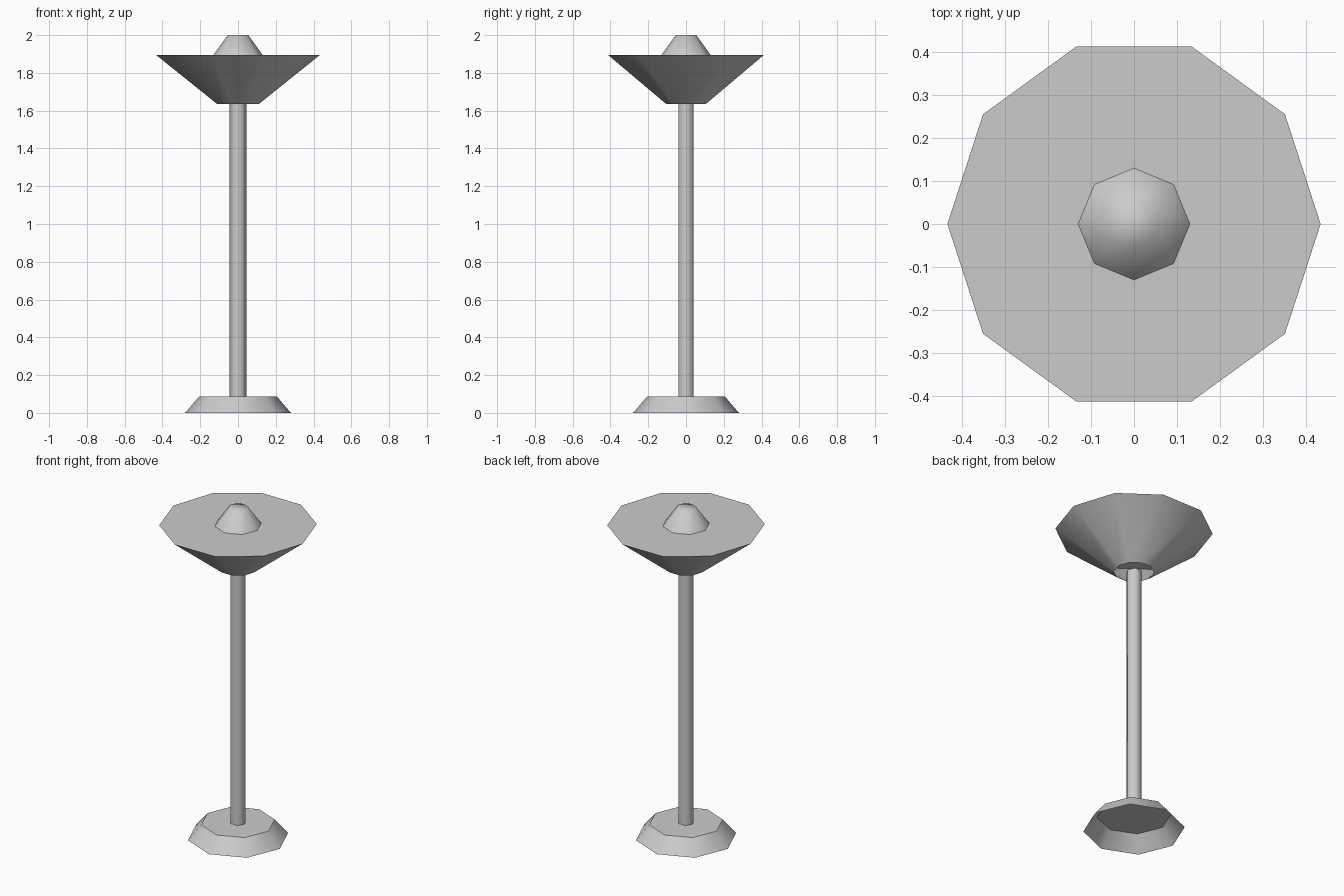
import bpy
import bmesh
from math import cos, sin, tau

cube = bpy.data.objects.get("Cube")
if cube:
    bpy.data.objects.remove(cube)

# One plain grey for the whole lamp
grey = bpy.data.materials.new("light_grey")
grey.use_nodes = True
grey.diffuse_color = (0.6, 0.6, 0.6, 1)
grey.node_tree.nodes["Principled BSDF"].inputs["Base Color"].default_value = (0.6, 0.6, 0.6, 1)


def frustum(name, sides, bottom, top, cap=True, smooth_cap=False):
    """Tapered open-bottomed shell between two (radius, height) rings."""
    bm = bmesh.new()
    low, high = [
        [bm.verts.new((r * cos(tau * i / sides), r * sin(tau * i / sides), z))
         for i in range(sides)]
        for r, z in (bottom, top)
    ]
    for i in range(sides):
        j = (i + 1) % sides
        bm.faces.new((low[i], low[j], high[j], high[i])).smooth = True
    if cap:
        bm.faces.new(high).smooth = smooth_cap
    if not smooth_cap:
        # Crisp rim, soft sides
        for a, b in zip(high, high[1:] + high[:1]):
            bm.edges.get((a, b)).smooth = False
    mesh = bpy.data.meshes.new(name)
    bm.to_mesh(mesh)
    bm.free()
    mesh.materials.append(grey)
    obj = bpy.data.objects.new(name, mesh)
    bpy.context.collection.objects.link(obj)
    return obj


# Hollow foot, pole, upturned shade closed by a disc, and the bulb on top
frustum("base", 8, (0.28, 0), (0.205, 0.088))
frustum("pole", 6, (0.045, 0.088), (0.045, 1.635), cap=False)
frustum("shade", 10, (0.11, 1.635), (0.434, 1.895))
frustum("bulb", 8, (0.13, 1.895), (0.055, 2.0), smooth_cap=True)
